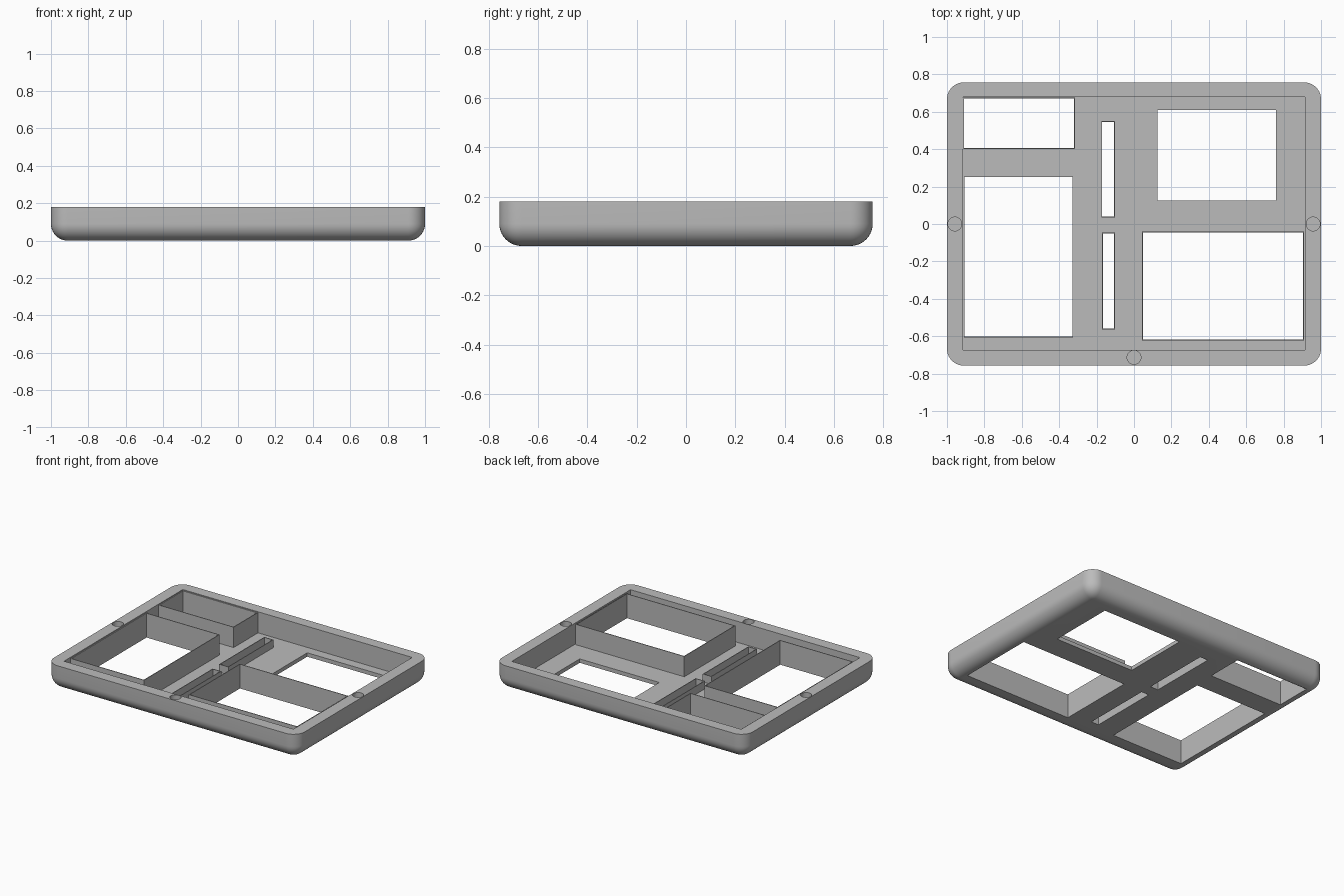
import bpy, bmesh, math
from mathutils import Matrix

if "Cube" in bpy.data.objects:
    bpy.data.objects.remove(bpy.data.objects["Cube"])

HEIGHT, FLOOR, WALL_TOP, WALL = 0.18, 0.028, 0.175, 0.005

grey = bpy.data.materials.new("plain grey")
grey.use_nodes = True
grey.diffuse_color = (0.5, 0.5, 0.5, 1)
grey.node_tree.nodes["Principled BSDF"].inputs["Base Color"].default_value = (0.5, 0.5, 0.5, 1)


def add_object(name, bm):
    bmesh.ops.recalc_face_normals(bm, faces=bm.faces)
    mesh = bpy.data.meshes.new(name)
    bm.to_mesh(mesh)
    bm.free()
    mesh.materials.append(grey)
    obj = bpy.data.objects.new(name, mesh)
    bpy.context.collection.objects.link(obj)
    return obj


def box(x0, x1, y0, y1, z0, z1):
    bm = bmesh.new()
    bmesh.ops.create_cube(bm, size=1)
    bmesh.ops.scale(bm, vec=(x1 - x0, y1 - y0, z1 - z0), verts=bm.verts)
    bmesh.ops.translate(bm, vec=((x0 + x1) / 2, (y0 + y1) / 2, (z0 + z1) / 2), verts=bm.verts)
    return bm


def cut(target, bm):
    cutter = add_object("cutter", bm)
    cutter.hide_render = True
    mod = target.modifiers.new("cut", "BOOLEAN")
    mod.operation, mod.solver, mod.object = "DIFFERENCE", "EXACT", cutter
    bpy.context.view_layer.objects.active = target
    bpy.ops.object.modifier_apply(modifier=mod.name)
    bpy.data.objects.remove(cutter)


def frame(name, x0, x1, y0, y1, top):
    # Thin upright wall lining an opening
    bm = bmesh.new()
    rings = []
    for grow, z in ((0, 0), (0, top), (WALL, top), (WALL, 0)):
        corners = ((x0 - grow, y0 - grow), (x1 + grow, y0 - grow),
                   (x1 + grow, y1 + grow), (x0 - grow, y1 + grow))
        rings.append([bm.verts.new((x, y, z)) for x, y in corners])
    for a, b in zip(rings, rings[1:] + rings[:1]):
        for i in range(4):
            j = (i + 1) % 4
            bm.faces.new((a[i], a[j], b[j], b[i]))
    return add_object(name, bm)


# Tray body with rounded corners and rounded underside
bm = box(-1, 1, -0.757, 0.757, 0, HEIGHT)
edges = [e for e in bm.edges if min(v.co.z for v in e.verts) < 0.01]
bmesh.ops.bevel(bm, geom=edges, offset=0.09, segments=10, profile=0.5, affect="EDGES")
tray = add_object("tray", bm)
cut(tray, box(-0.915, 0.915, -0.675, 0.678, FLOOR, 0.3))

# Openings through the floor: name, x range, y range, lining wall height
openings = [
    ("tall_bay", -0.905, -0.33, -0.602, 0.25, WALL_TOP),
    ("wide_bay", 0.047, 0.903, -0.617, -0.045, WALL_TOP),
    ("small_bay", -0.908, -0.32, 0.405, 0.67, WALL_TOP),
    ("back_slot", -0.17, -0.107, 0.04, 0.545, 0.085),
    ("front_slot", -0.166, -0.107, -0.56, -0.05, 0.085),
    ("window", 0.125, 0.76, 0.125, 0.61, 0),
]
for name, x0, x1, y0, y1, top in openings:
    g = WALL / 2 if top else 0
    cut(tray, box(x0 - g, x1 + g, y0 - g, y1 + g, -0.1, 0.1))
    if top:
        frame(name + "_wall", x0, x1, y0, y1, top)

# Round sockets in the rim
for x, y in ((-0.958, 0), (0.958, 0), (0, -0.713)):
    bm = bmesh.new()
    bmesh.ops.create_cone(bm, cap_ends=True, segments=32, radius1=0.037, radius2=0.037,
                          depth=0.08, matrix=Matrix.Translation((x, y, HEIGHT)))
    cut(tray, bm)

bpy.ops.object.select_all(action="DESELECT")
tray.select_set(True)
bpy.context.view_layer.objects.active = tray
bpy.ops.object.shade_smooth_by_angle(angle=math.radians(30))
